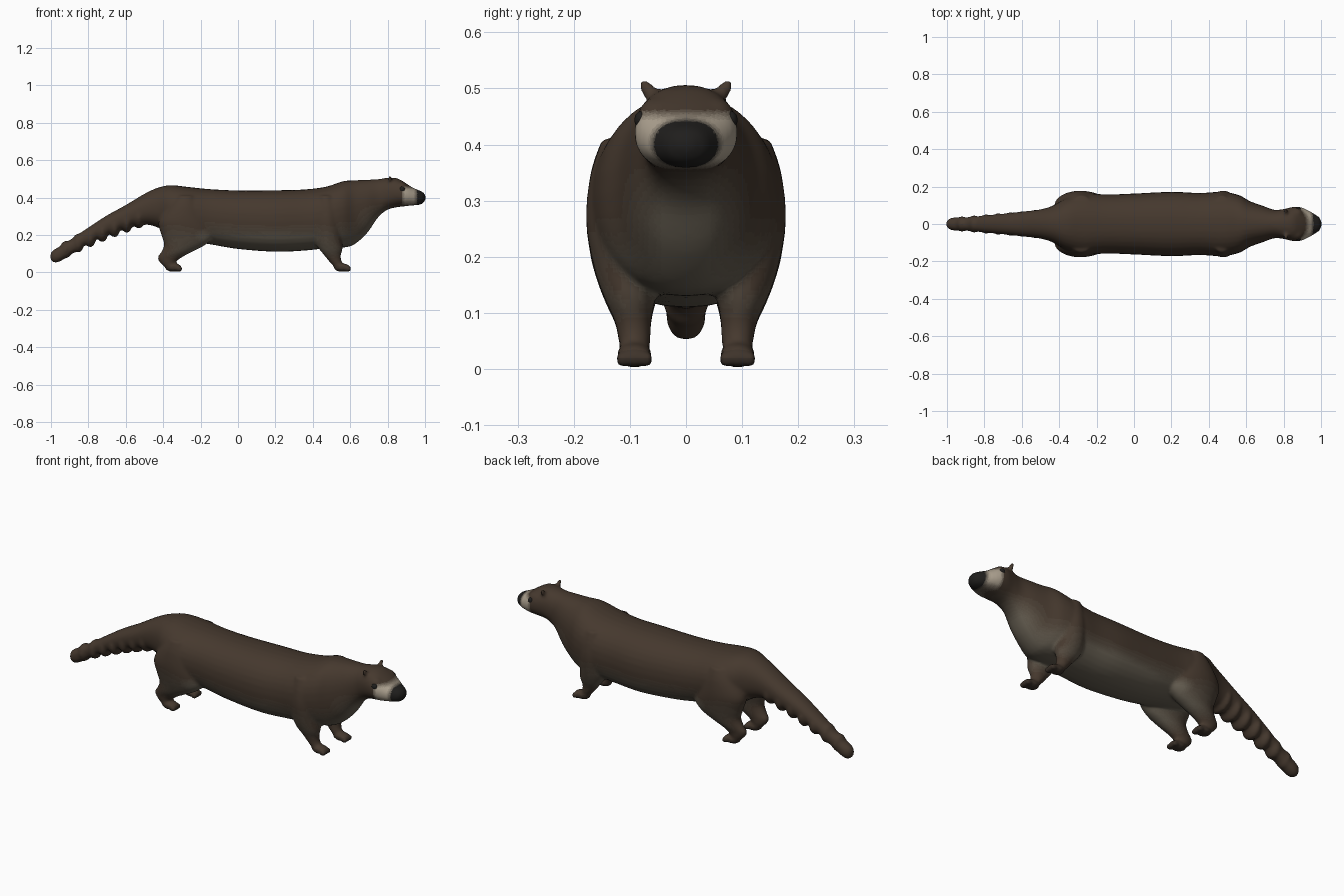
import bpy, bmesh, math
from mathutils import Vector, Matrix

if "Cube" in bpy.data.objects:
    bpy.data.objects.remove(bpy.data.objects["Cube"])


def clamp(v):
    return max(0.0, min(1.0, v))


def resample(rows, n=5):
    """Catmull-Rom through the station rows."""
    out = []
    for i in range(len(rows) - 1):
        p0, p1, p2, p3 = (rows[max(0, min(len(rows) - 1, i + k))] for k in (-1, 0, 1, 2))
        for s in range(n):
            t = s / n
            out.append([0.5 * (2 * b + (c - a) * t + (2 * a - 5 * b + 4 * c - d) * t * t
                               + (3 * b - a - 3 * c + d) * t ** 3)
                        for a, b, c, d in zip(p0, p1, p2, p3)])
    return out + [list(rows[-1])]


def loft(bm, rows, place, power=2.0, sides=32):
    """Closed skin over rows of (t, low, high, y centre, y half width)."""
    rings = []
    for t, lo, hi, yc, hw in resample(rows):
        ring = []
        for k in range(sides):
            a = 2 * math.pi * k / sides
            c, s = math.cos(a), math.sin(a)
            u = math.copysign(abs(c) ** (2 / power), c)
            v = math.copysign(abs(s) ** (2 / power), s)
            ring.append(bm.verts.new(place(t, (lo + hi) / 2 + (hi - lo) / 2 * v, yc + hw * u)))
        rings.append(ring)
    for a, b in zip(rings, rings[1:]):
        for k in range(sides):
            j = (k + 1) % sides
            bm.faces.new((a[k], a[j], b[j], b[k]))
    bm.faces.new(rings[0][::-1])
    bm.faces.new(rings[-1])


def ball(bm, centre, radii, tilt=0.0):
    m = Matrix.Translation(centre) @ Matrix.Rotation(tilt, 4, 'X') @ Matrix.Diagonal((*radii, 1))
    bmesh.ops.create_uvsphere(bm, u_segments=24, v_segments=14, radius=1, matrix=m)


materials = {}


def material(rgb):
    key = tuple(round(c, 4) for c in rgb)
    if key not in materials:
        materials[key] = bpy.data.materials.new("fur_%d" % len(materials))
        materials[key].diffuse_color = (*key, 1)
    return materials[key]


BROWN, BELLY = Vector((.060, .040, .027)), Vector((.135, .115, .085))
MASK, BLACK = Vector((.42, .36, .28)), Vector((.014, .013, .012))

# Tail, torso, neck and head: x, bottom z, top z, half width
tail = [(-1.003, .07, .10, .010), (-.99, .055, .117, .027), (-.96, .055, .135, .035),
        (-.9, .09, .172, .036), (-.8, .155, .24, .045), (-.7, .2, .305, .055),
        (-.6, .235, .36, .066), (-.5, .255, .42, .078)]
torso = [(-.43, .24, .452, .10), (-.36, .20, .466, .14), (-.27, .17, .457, .166),
         (-.15, .15, .445, .158), (0, .125, .438, .163), (.2, .11, .439, .172),
         (.35, .116, .443, .166), (.47, .128, .458, .172), (.56, .132, .487, .155),
         (.62, .148, .492, .122), (.69, .21, .495, .097)]
head = [(.75, .295, .498, .076), (.80, .335, .506, .080), (.85, .348, .503, .091),
        (.89, .353, .482, .090), (.93, .358, .455, .074), (.965, .36, .44, .053),
        (.99, .37, .428, .036), (1.003, .39, .41, .012)]
bm = bmesh.new()
loft(bm, [(x, lo, hi, 0, w) for x, lo, hi, w in tail + torso + head],
     lambda t, v, y: (t, y, v), power=2.25)

# Soft rolls along the tail
for i in range(7):
    f = i / 6
    x = -.92 + .39 * f
    ball(bm, (x, 0, .122 + .21 * f - .03 * f * f),
         (.032, .041 + .036 * f, .047 + .022 * f))

# Legs: z, back x, front x, centre y, half width
hind = [(.41, -.33, -.23, .10, .05), (.35, -.38, -.19, .10, .070), (.27, -.425, -.15, .10, .078),
        (.2, -.41, -.13, .10, .070), (.15, -.395, -.17, .10, .056), (.11, -.41, -.245, .098, .042),
        (.08, -.43, -.30, .094, .032), (.05, -.415, -.335, .092, .028), (.02, -.38, -.33, .092, .024)]
fore = [(.41, .43, .51, .10, .05), (.34, .41, .54, .10, .072), (.26, .405, .55, .10, .078),
        (.18, .41, .555, .10, .064), (.13, .43, .56, .10, .047), (.09, .462, .55, .095, .034),
        (.055, .49, .555, .092, .029), (.02, .525, .57, .092, .026)]
for side in (-1, 1):
    for leg in (hind, fore):
        loft(bm, [(z, a, b, side * y, w) for z, a, b, y, w in leg], lambda t, v, y: (v, y, t))
    # Paws with toes
    for x in (-.345, .557):
        ball(bm, (x, side * .092, .025), (.045, .032, .023))
        for k in (-1, 0, 1):
            ball(bm, (x + .032, side * .092 + .021 * k, .018), (.017, .013, .016))
    # Ears
    ball(bm, (.812, side * .064, .493), (.011, .014, .029), -side * .6)
    # Brow and cheek
    ball(bm, (.865, side * .052, .45), (.04, .034, .034))
bmesh.ops.recalc_face_normals(bm, faces=bm.faces)

# Fuse everything into one skin
raw = bpy.data.meshes.new("raw")
bm.to_mesh(raw)
bm.free()
body = bpy.data.objects.new("otter_body", raw)
bpy.context.collection.objects.link(body)
fuse = body.modifiers.new("fuse", 'REMESH')
fuse.mode, fuse.voxel_size = 'VOXEL', .008
relax = body.modifiers.new("relax", 'SMOOTH')
relax.factor, relax.iterations = .5, 6
deps = bpy.context.evaluated_depsgraph_get()
mesh = bpy.data.meshes.new_from_object(body.evaluated_get(deps))
body.modifiers.clear()
body.data = mesh


# Fur colours by place: belly and chest, feet, muzzle mask, nose
def steps(f, n=8):
    return round(clamp(f) * n) / n


def fur(p, n):
    x, y, z = p.x, abs(p.y), p.z
    belly = clamp((.235 - z) / .05) * clamp((x + .26) / .08) * clamp((.46 - x) / .05)
    under = clamp(-n.z * 1.3) * clamp((.3 - z) / .1) * clamp((x + .45) / .1) * clamp((z - .07) / .05)
    chest = clamp((x - .5) / .08) * clamp(1.5 - y / .08) * clamp((.37 - z) / .1) * clamp((z - .08) / .04)
    col = BROWN.lerp(BELLY, steps(max(belly, under, chest)))
    col = col.lerp(BLACK, steps(clamp((.04 - z) / .03) * .5, 4))
    if x > .85:
        mask = clamp((x - .872) / .02) * clamp((.462 - z) / .02) * clamp((z - .355) / .02)
        col = col.lerp(MASK, steps(mask))
        col = col.lerp(BLACK, steps((x - .94) / .02))
    return col


slots = {}
for f in mesh.polygons:
    m = material(fur(f.center, f.normal))
    if m.name not in slots:
        slots[m.name] = len(mesh.materials)
        mesh.materials.append(m)
    f.material_index = slots[m.name]
    f.use_smooth = True

# Eyes
for side, name in ((-1, "right_eye"), (1, "left_eye")):
    bm = bmesh.new()
    ball(bm, (.877, side * .079, .444), (.016, .013, .016))
    eye = bpy.data.meshes.new(name)
    bm.to_mesh(eye)
    bm.free()
    eye.materials.append(material(BLACK))
    for f in eye.polygons:
        f.use_smooth = True
    bpy.context.collection.objects.link(bpy.data.objects.new(name, eye))

for m in bpy.data.materials:
    if m.users and not m.is_grease_pencil:
        m.use_nodes = True
        m.node_tree.nodes["Principled BSDF"].inputs["Base Color"].default_value = m.diffuse_color
